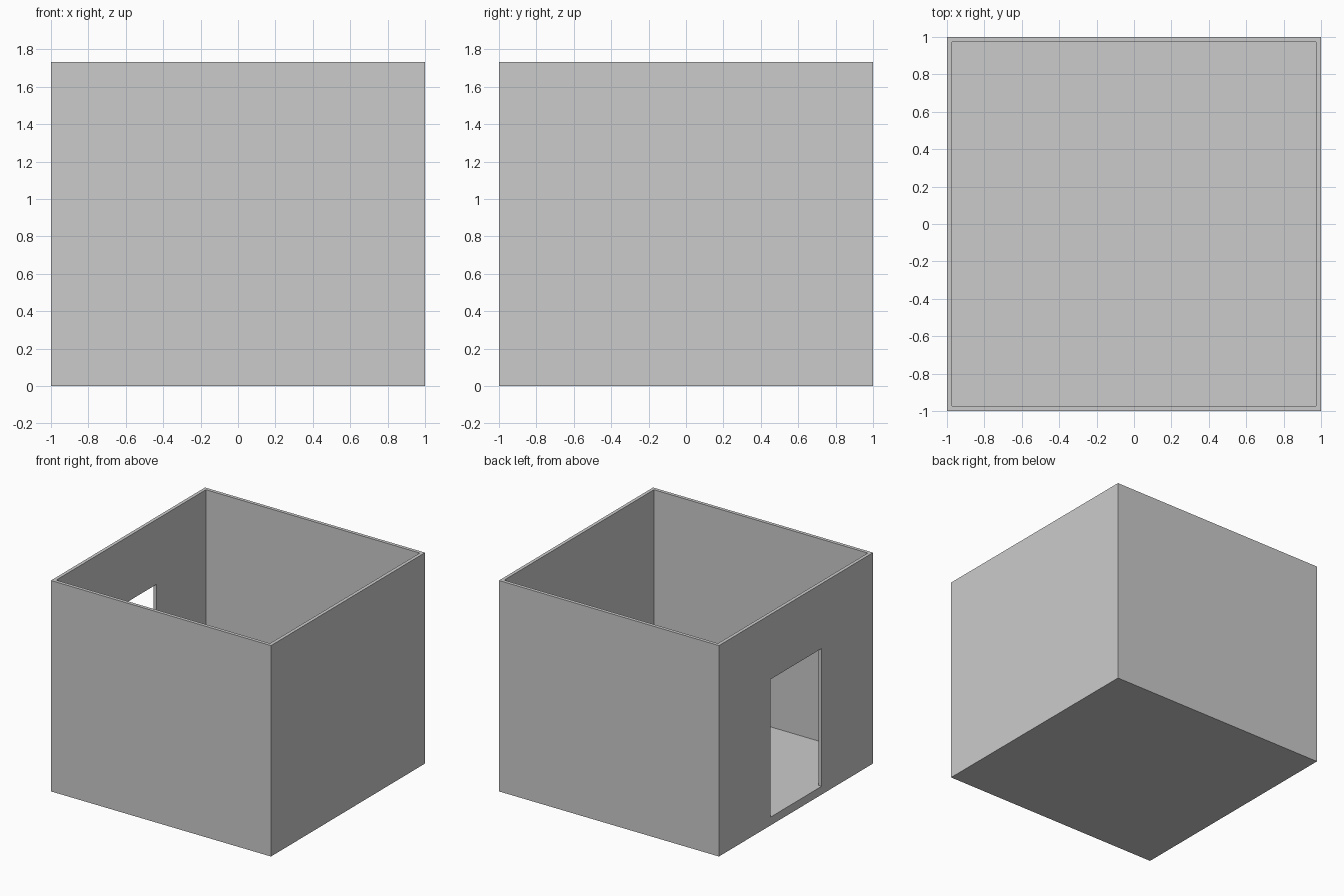
import bpy

if "Cube" in bpy.data.objects:
    bpy.data.objects.remove(bpy.data.objects["Cube"])

H, T = 1.733, 0.028           # overall height, wall thickness
FLOOR = 0.068                 # floor slab height
DOOR_HALF, DOOR_TOP = 0.333, 1.20


def box(name, lo, hi):
    bpy.ops.mesh.primitive_cube_add(size=1)
    ob = bpy.context.object
    ob.name = name
    for v in ob.data.vertices:
        v.co = [hi[i] if v.co[i] > 0 else lo[i] for i in range(3)]
    return ob


def cut(target, cutter):
    mod = target.modifiers.new(cutter.name, 'BOOLEAN')
    mod.operation = 'DIFFERENCE'
    mod.solver = 'EXACT'
    mod.object = cutter
    bpy.context.view_layer.objects.active = target
    bpy.ops.object.modifier_apply(modifier=mod.name)
    bpy.data.objects.remove(cutter, do_unlink=True)


# Solid block hollowed into floor and four walls, open at the top
room = box("room_shell", (-1, -1, 0), (1, 1, H))
cut(room, box("interior_cutter", (-1 + T, -1 + T, FLOOR), (1 - T, 1 - T, H + 0.5)))

# Doorway through the left wall, flush with the floor
cut(room, box("doorway_cutter", (-1.2, -DOOR_HALF, FLOOR), (-0.8, DOOR_HALF, DOOR_TOP)))
